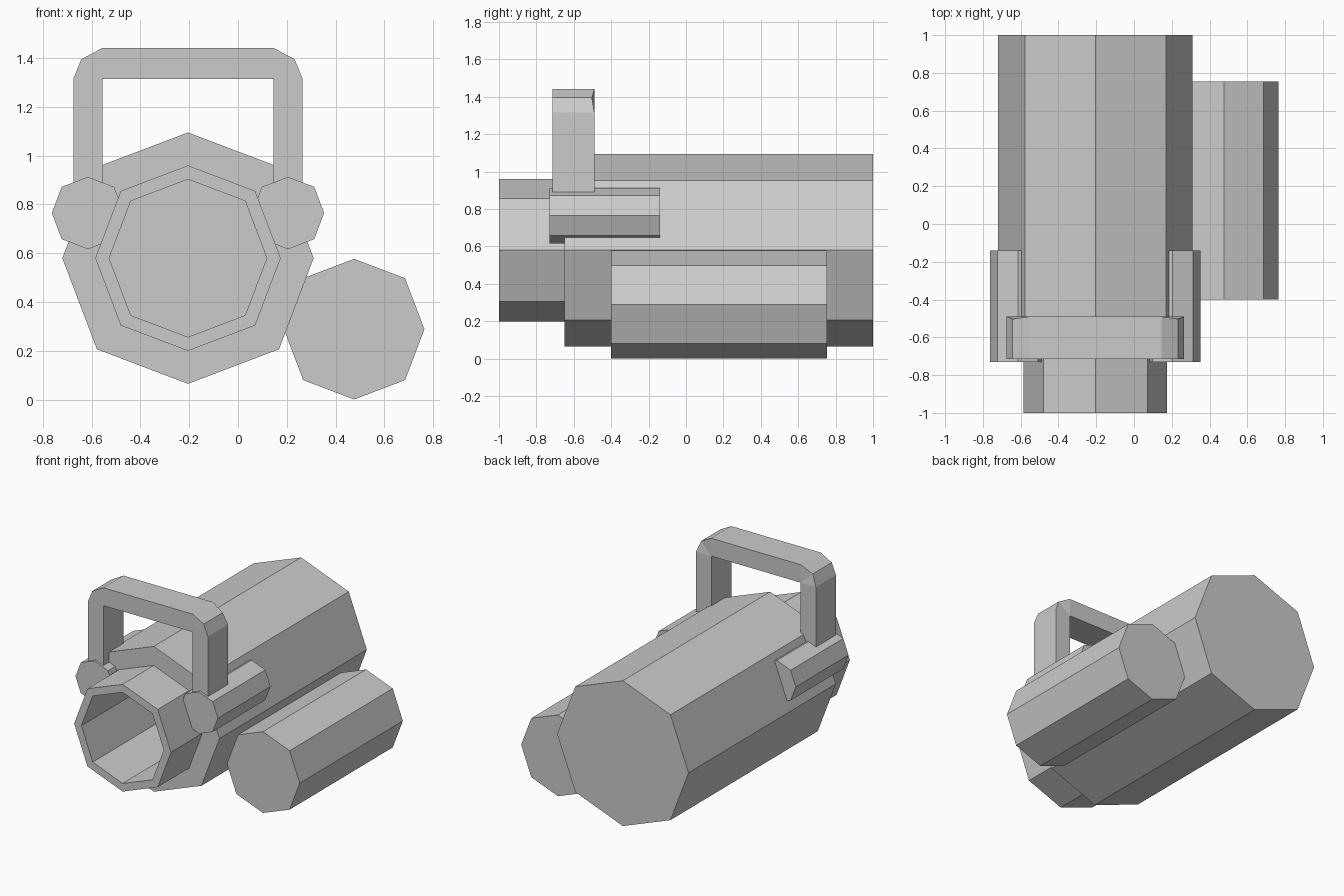
import bpy
import bmesh
from math import sin, cos, pi

cube = bpy.data.objects.get("Cube")
if cube:
    bpy.data.objects.remove(cube)

GREY = (0.6, 0.6, 0.6, 1)
mat = bpy.data.materials.new("plain grey")
mat.use_nodes = True
mat.diffuse_color = GREY
mat.node_tree.nodes["Principled BSDF"].inputs["Base Color"].default_value = GREY

MID_X = -0.205  # centre line of the body and handle


def finish(name, bm):
    bmesh.ops.recalc_face_normals(bm, faces=bm.faces)
    mesh = bpy.data.meshes.new(name)
    bm.to_mesh(mesh)
    bm.free()
    mesh.materials.append(mat)
    obj = bpy.data.objects.new(name, mesh)
    bpy.context.collection.objects.link(obj)
    return obj


def lathe(name, x, z, profile):
    """Eight-sided solid along y from (radius, y) steps, capped at both ends."""
    bm = bmesh.new()
    rings = []
    for r, y in profile:
        ring = []
        for i in range(8):
            a = i * pi / 4
            k = r * (1.025 if i % 2 else 1)  # diagonal corners sit slightly out
            ring.append(bm.verts.new((x + k * cos(a), y, z + k * sin(a))))
        rings.append(ring)
    for p, q in zip(rings, rings[1:]):
        for i in range(8):
            j = (i + 1) % 8
            bm.faces.new((p[i], p[j], q[j], q[i]))
    bm.faces.new(rings[0])
    bm.faces.new(rings[-1])
    return finish(name, bm)


# Main body with stepped front nozzle and deep bore
lathe("body", MID_X, 0.58, [(0.515, 1), (0.515, -0.65), (0.38, -0.65),
                            (0.38, -1), (0.323, -1), (0.323, 0.95)])

# Side canister
lathe("side_canister", 0.476, 0.289, [(0.288, 0.755), (0.288, -0.4)])

# Handle mounts
for side, name in ((1, "left_handle_mount"), (-1, "right_handle_mount")):
    lathe(name, MID_X + side * 0.41, 0.765, [(0.148, -0.14), (0.148, -0.73)])

# Handle: cross-sections as (outer x, outer z, inner x, inner z, back y)
half = [(0.47, 0.885, 0.35, 0.885, -0.49), (0.47, 1.315, 0.35, 1.315, -0.49),
        (0.437, 1.395, 0.35, 1.315, -0.503), (0.35, 1.442, 0.35, 1.315, -0.49)]
path = [(1, s) for s in half] + [(-1, s) for s in reversed(half)]
bm = bmesh.new()
sections = []
for side, (ox, oz, ix, iz, back) in path:
    sections.append([bm.verts.new((MID_X + side * px, py, pz)) for px, py, pz in
                     ((ox, -0.715, oz), (ox, back, oz), (ix, -0.49, iz), (ix, -0.715, iz))])
for p, q in zip(sections, sections[1:]):
    for i in range(4):
        j = (i + 1) % 4
        bm.faces.new((p[i], p[j], q[j], q[i]))
bm.faces.new(sections[0])
bm.faces.new(sections[-1])
bmesh.ops.remove_doubles(bm, verts=bm.verts, dist=0.0005)
finish("handle", bm)
